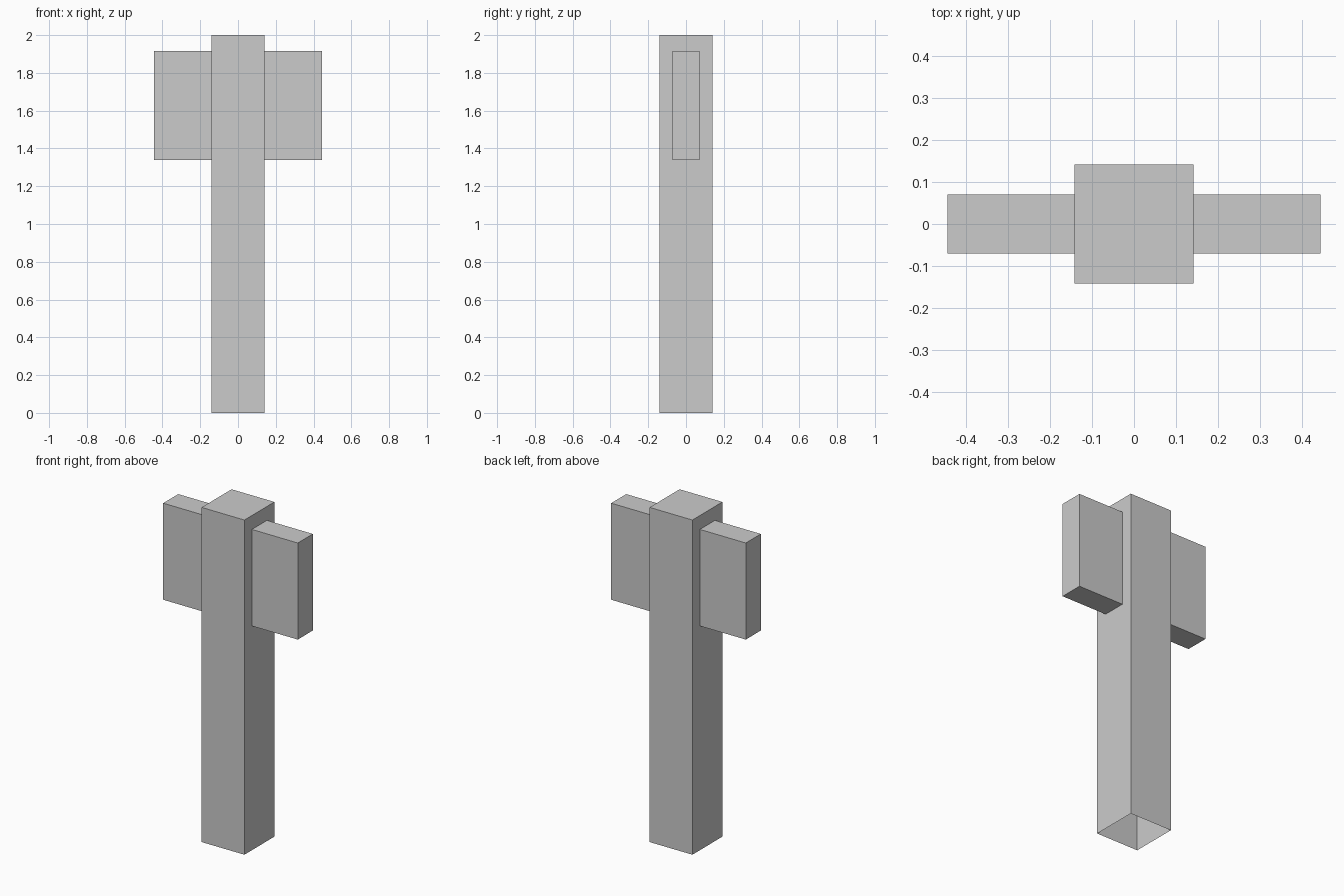
import bpy, bmesh
from mathutils import Vector

if "Cube" in bpy.data.objects:
    bpy.data.objects.remove(bpy.data.objects["Cube"])


def box(name, low, high, open_side=None):
    """Box between two corners; the face pointing along open_side is left out."""
    low, high = Vector(low), Vector(high)
    bm = bmesh.new()
    bmesh.ops.create_cube(bm, size=1)
    bmesh.ops.scale(bm, vec=high - low, verts=bm.verts)
    bmesh.ops.translate(bm, vec=(low + high) / 2, verts=bm.verts)
    if open_side:
        bm.normal_update()
        gone = [f for f in bm.faces if f.normal.dot(Vector(open_side)) > 0.9]
        bmesh.ops.delete(bm, geom=gone, context='FACES')
    mesh = bpy.data.meshes.new(name)
    bm.to_mesh(mesh)
    bm.free()
    obj = bpy.data.objects.new(name, mesh)
    bpy.context.collection.objects.link(obj)
    return obj


POST = 0.1415   # half width of the post
ARM = 0.071     # half thickness of the side blocks
REACH = 0.445   # outer end of the side blocks

# Tall square post, hollow and open at the bottom
box("post", (-POST, -POST, 0), (POST, POST, 2), open_side=(0, 0, -1))

# Side block, open where it meets the post, mirrored to the other side
block = box("side_blocks", (POST, -ARM, 1.34), (REACH, ARM, 1.917), open_side=(-1, 0, 0))
mirror = block.modifiers.new("mirror", 'MIRROR')
mirror.use_axis = (True, False, False)
mirror.use_mirror_merge = False
